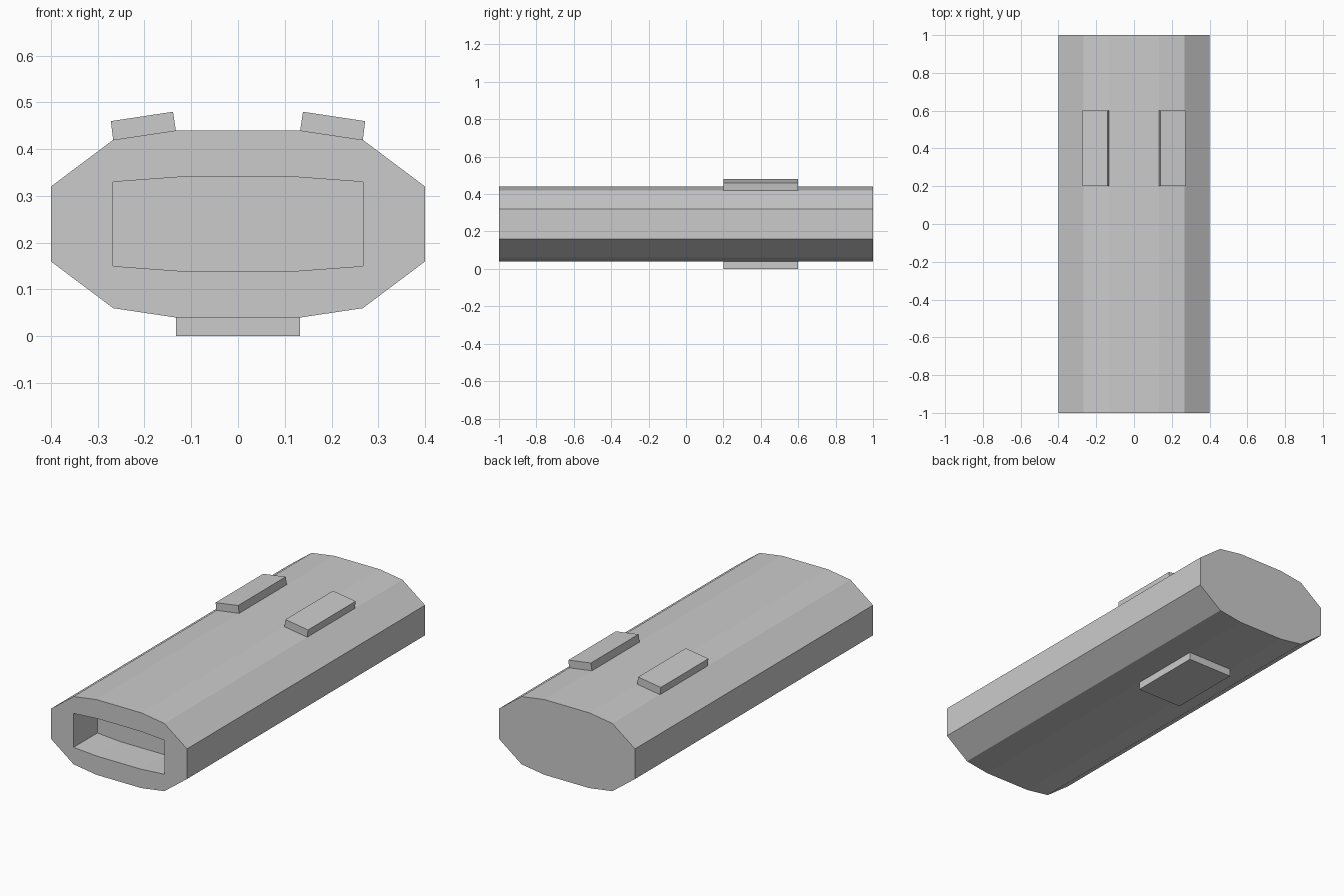
import bpy
import bmesh

if "Cube" in bpy.data.objects:
    bpy.data.objects.remove(bpy.data.objects["Cube"])


def prism(name, profile, y0, y1):
    """Extrude an (x, z) profile along y."""
    bm = bmesh.new()
    face = bm.faces.new([bm.verts.new((x, y0, z)) for x, z in profile])
    out = bmesh.ops.extrude_face_region(bm, geom=[face], use_keep_orig=True)
    moved = [v for v in out["geom"] if isinstance(v, bmesh.types.BMVert)]
    bmesh.ops.translate(bm, verts=moved, vec=(0, y1 - y0, 0))
    bmesh.ops.recalc_face_normals(bm, faces=bm.faces)
    mesh = bpy.data.meshes.new(name)
    bm.to_mesh(mesh)
    bm.free()
    obj = bpy.data.objects.new(name, mesh)
    bpy.context.collection.objects.link(obj)
    return obj


def mirrored(half):
    """Complete a right-hand half profile (bottom to top) across x = 0."""
    return half + [(-x, z) for x, z in reversed(half)]


# Faceted main body
body = prism("body", mirrored([(0.133, 0.04), (0.267, 0.06), (0.4, 0.16),
                               (0.4, 0.32), (0.267, 0.42), (0.133, 0.44)]), -1, 1)

# Shallow socket in the front face
cutter = prism("socket_cutter", mirrored([(0.13, 0.14), (0.267, 0.15),
                                          (0.267, 0.33), (0.13, 0.34)]), -1.1, -0.8)
cutter.hide_render = True
cut = body.modifiers.new("socket", 'BOOLEAN')
cut.operation = 'DIFFERENCE'
cut.solver = 'EXACT'
cut.object = cutter
bpy.context.view_layer.objects.active = body
bpy.ops.object.modifier_apply(modifier=cut.name)
bpy.data.objects.remove(cutter)

# Two tilted pads on the upper facets
pad = [(0.133, 0.44), (0.267, 0.42), (0.272, 0.46), (0.139, 0.48)]
for side, label in ((1, "right"), (-1, "left")):
    prism(f"top_pad_{label}", [(side * x, z) for x, z in pad], 0.2, 0.6)

# Single pad underneath
prism("bottom_pad", mirrored([(0.133, 0), (0.133, 0.04)]), 0.2, 0.6)
